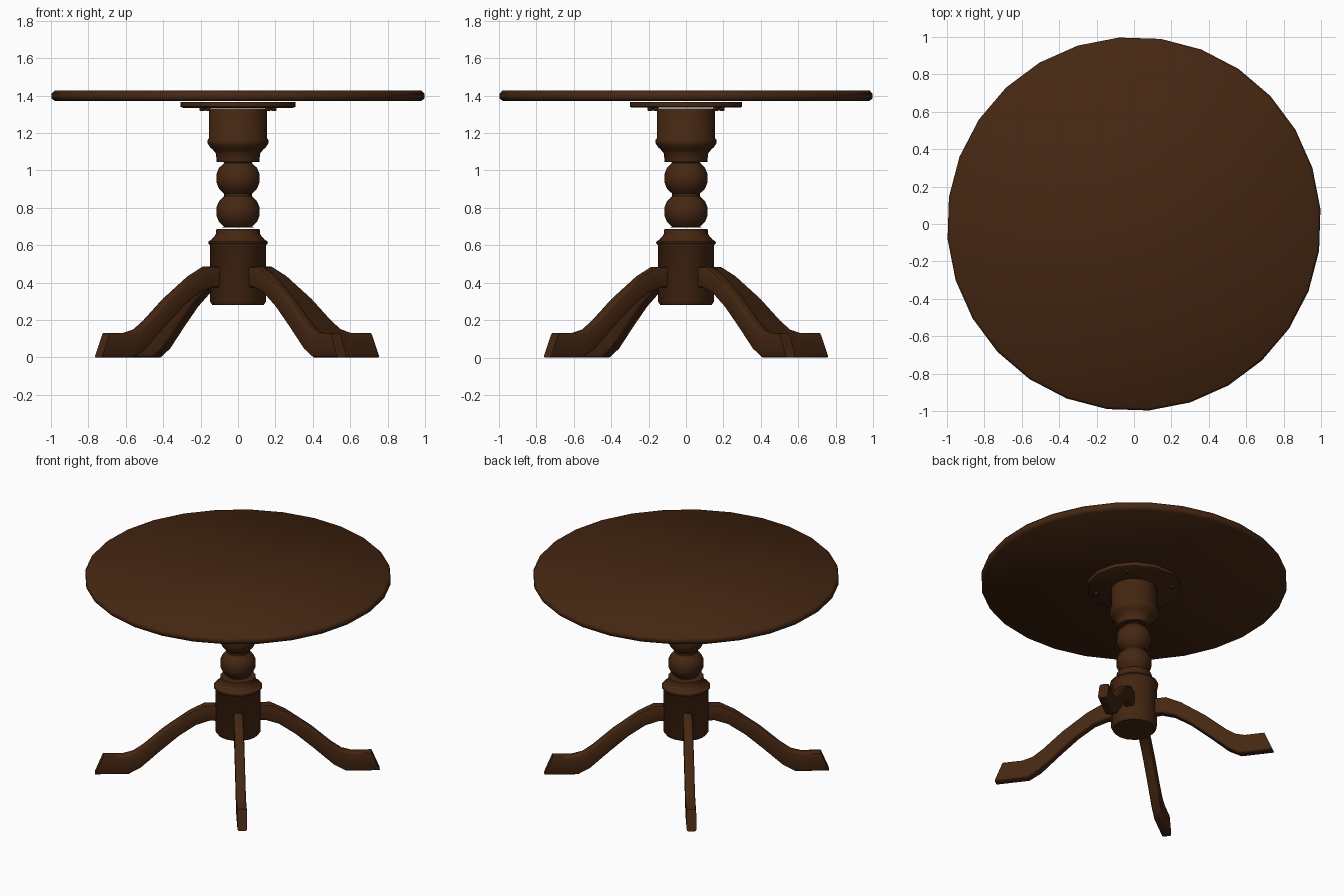
import bpy, bmesh
from math import sin, cos, pi, radians

if "Cube" in bpy.data.objects:
    bpy.data.objects.remove(bpy.data.objects["Cube"], do_unlink=True)

wood = bpy.data.materials.new("dark brown wood")
wood.use_nodes = True
colour = (0.06, 0.02, 0.006, 1)
wood.diffuse_color = colour
wood.node_tree.nodes["Principled BSDF"].inputs["Base Color"].default_value = colour
wood.node_tree.nodes["Principled BSDF"].inputs["Roughness"].default_value = 0.7


def finish(name, bm, angle=40):
    bmesh.ops.recalc_face_normals(bm, faces=bm.faces)
    mesh = bpy.data.meshes.new(name)
    bm.to_mesh(mesh)
    bm.free()
    mesh.materials.append(wood)
    ob = bpy.data.objects.new(name, mesh)
    bpy.context.collection.objects.link(ob)
    bpy.ops.object.select_all(action='DESELECT')
    ob.select_set(True)
    bpy.context.view_layer.objects.active = ob
    bpy.ops.object.shade_smooth_by_angle(angle=radians(angle))
    return ob


def lathe(name, profile, sides=16, phase=0.0, at=(0, 0), angle=40):
    """Turned solid from (radius, height) points, capped at both ends."""
    bm = bmesh.new()
    turns = [phase + 2 * pi * i / sides for i in range(sides)]
    rings = [[bm.verts.new((at[0] + r * cos(a), at[1] + r * sin(a), z)) for a in turns]
             for r, z in profile]
    for low, high in zip(rings, rings[1:]):
        for i in range(sides):
            j = (i + 1) % sides
            bm.faces.new((low[i], low[j], high[j], high[i]))
    bm.faces.new(rings[0])
    bm.faces.new(rings[-1])
    return finish(name, bm, angle)


# Round top with softened rim, and the mounting plate below it
lathe("table_top", [(0.982, 1.37), (1.0, 1.385), (1.0, 1.41), (0.985, 1.426)],
      28, radians(4.6), angle=60)
lathe("mounting_plate", [(0.295, 1.335), (0.308, 1.341), (0.308, 1.366)], 14)
for i in range(4):
    a = radians(40 + 90 * i)
    lathe(f"plate_screw_{i + 1}", [(0.012, 1.318), (0.015, 1.324), (0.015, 1.336)], 8,
          at=(0.25 * cos(a), 0.25 * sin(a)))

# Turned pedestal in three pieces
lathe("pedestal_base", [(0.137, 0.28), (0.15, 0.3), (0.15, 0.6), (0.16, 0.612),
                        (0.158, 0.62), (0.142, 0.63), (0.124, 0.65),
                        (0.117, 0.665), (0.116, 0.688)])
balls = [(0.085, 0.696)]
for middle in (0.78, 0.958):
    for t in (-60, -35, -12, 12, 35, 60):
        a = radians(t)
        balls.append((0.03 + 0.088 * cos(a), middle + 0.095 * sin(a)))
balls.append((0.085, 1.05))
lathe("pedestal_balls", balls)
lathe("pedestal_collar", [(0.114, 1.045), (0.118, 1.09), (0.132, 1.108), (0.15, 1.125),
                          (0.163, 1.145), (0.163, 1.162), (0.154, 1.175),
                          (0.154, 1.325), (0.15, 1.332)])

# Four curved legs: a side outline, thickened, softened and turned
upper = [(0.1, 0.485), (0.217, 0.485), (0.315, 0.435), (0.48, 0.315),
         (0.61, 0.2), (0.68, 0.15), (0.745, 0.132), (0.875, 0.132)]
lower = [(0.1, 0.37), (0.18, 0.375), (0.27, 0.345), (0.38, 0.27),
         (0.5, 0.165), (0.63, 0.045), (0.71, 0), (0.93, 0)]
for i in range(4):
    bm = bmesh.new()
    sides = []
    for y in (-0.032, 0.032):
        sides.append([[bm.verts.new((r, y, z)) for r, z in edge] for edge in (upper, lower)])
    (ua, la), (ub, lb) = sides
    for k in range(len(upper) - 1):
        for quad in ((ua[k], ua[k + 1], la[k + 1], la[k]), (ub[k], ub[k + 1], lb[k + 1], lb[k]),
                     (ua[k], ua[k + 1], ub[k + 1], ub[k]), (la[k], la[k + 1], lb[k + 1], lb[k])):
            bm.faces.new(quad)
    for k in (0, -1):
        bm.faces.new((ua[k], ub[k], lb[k], la[k]))
    long_edges = [e for e in bm.edges
                  if abs(e.verts[0].co.y - e.verts[1].co.y) < 0.001 and len(e.link_faces) == 2
                  and abs(e.link_faces[0].normal.y) < 2
                  and any(e.verts[0] in row and e.verts[1] in row for row in (ua, ub, la, lb))]
    bmesh.ops.recalc_face_normals(bm, faces=bm.faces)
    bmesh.ops.bevel(bm, geom=long_edges, offset=0.012, segments=2, profile=0.5,
                    affect='EDGES', clamp_overlap=True)
    leg = finish(f"leg_{i + 1}", bm, 45)
    leg.rotation_euler.z = radians(-53 + 90 * i)
    leg.location.x = -0.005
